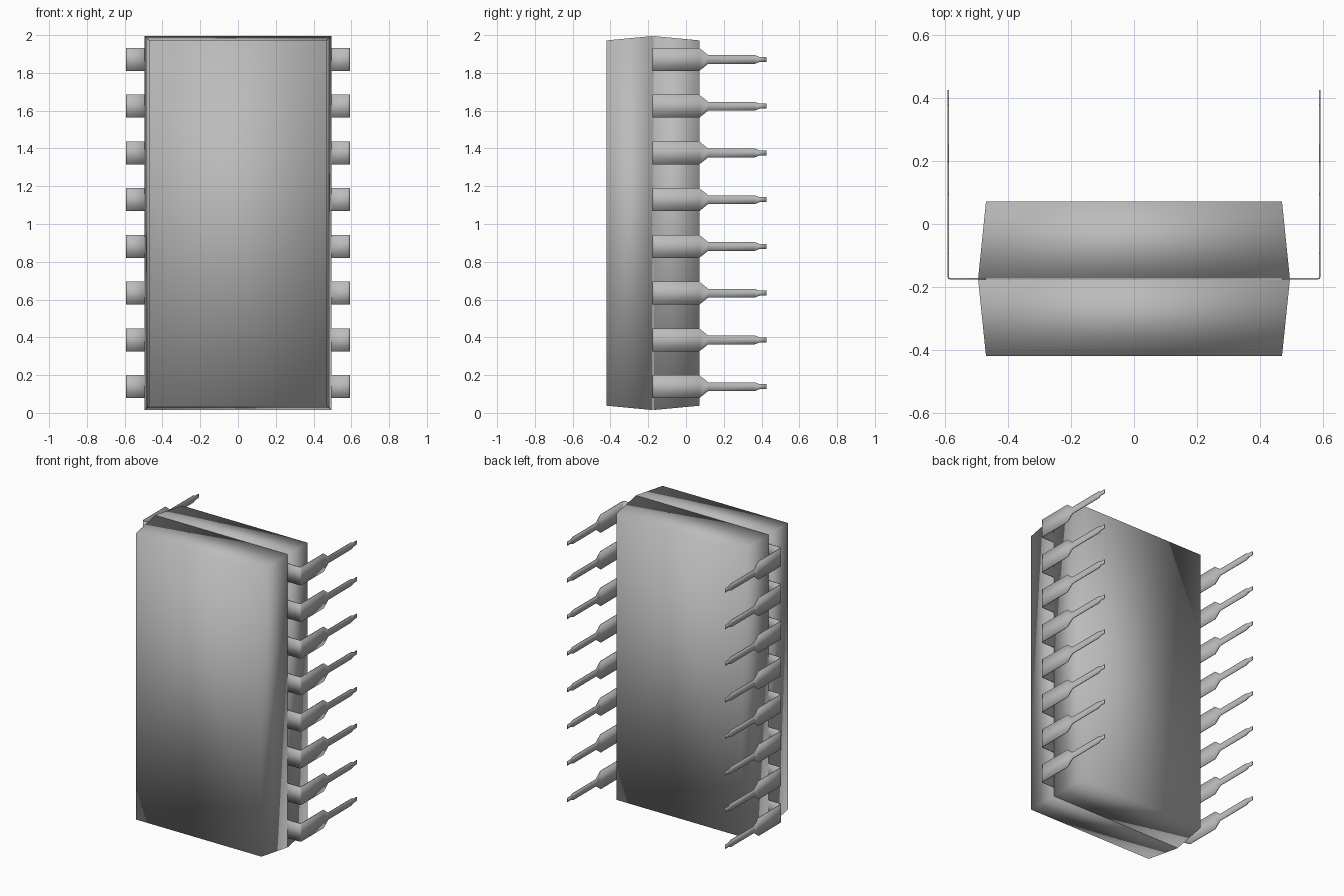
import bpy, bmesh

cube = bpy.data.objects.get("Cube")
if cube:
    bpy.data.objects.remove(cube, do_unlink=True)

grey = bpy.data.materials.new("plain grey")
grey.use_nodes = True
colour = (0.5, 0.5, 0.5, 1)
grey.diffuse_color = colour
grey.node_tree.nodes["Principled BSDF"].inputs["Base Color"].default_value = colour

MID_Z, SEAM_Y, THICK = 1.005, -0.175, 0.005


def loft(name, rings):
    """Join four-cornered rings into a closed smooth solid."""
    bm = bmesh.new()
    loops = [[bm.verts.new(p) for p in ring] for ring in rings]
    for a, b in zip(loops, loops[1:]):
        for i in range(4):
            j = (i + 1) % 4
            bm.faces.new((a[i], a[j], b[j], b[i]))
    bm.faces.new(loops[0])
    bm.faces.new(loops[-1])
    bmesh.ops.recalc_face_normals(bm, faces=bm.faces)
    for face in bm.faces:
        face.smooth = True
    mesh = bpy.data.meshes.new(name)
    bm.to_mesh(mesh)
    bm.free()
    mesh.materials.append(grey)
    obj = bpy.data.objects.new(name, mesh)
    bpy.context.collection.objects.link(obj)


def body_ring(y, half_x, half_z):
    return [(sx * half_x, y, MID_Z + sz * half_z)
            for sx, sz in ((-1, -1), (1, -1), (1, 1), (-1, 1))]


# Two tapered body halves meeting at the seam
rim = (0.495, 0.99)
end = (0.47, 0.967)
loft("front_body_half", [body_ring(-0.42, *end), body_ring(SEAM_Y - 0.002, *rim)])
loft("back_body_half", [body_ring(SEAM_Y + 0.002, *rim), body_ring(0.072, *end)])

# Pin stations: outer x, outer y, inward x, inward y, half width
shoulder, neck, tip = 0.061, 0.023, 0.013
stations = [
    (0.47, -0.177, 0, 1, shoulder),
    (0.582, -0.177, 0, 1, shoulder),
    (0.59, -0.174, -0.7, 0.7, shoulder),
    (0.593, -0.166, -1, 0, shoulder),
    (0.593, 0.07, -1, 0, shoulder),
    (0.593, 0.118, -1, 0, neck),
    (0.593, 0.365, -1, 0, neck),
    (0.593, 0.39, -1, 0, tip),
    (0.593, 0.425, -1, 0, tip),
]


def pin(name, side, z):
    rings = []
    for x, y, nx, ny, w in stations:
        xi, yi = x + nx * THICK, y + ny * THICK
        rings.append([(side * x, y, z - w), (side * x, y, z + w),
                      (side * xi, yi, z + w), (side * xi, yi, z - w)])
    loft(name, rings)


# Eight pins down each side
for side, label in ((1, "left"), (-1, "right")):
    for i in range(8):
        pin(f"{label}_pin_{i + 1}", side, MID_Z + (i - 3.5) * 0.2475)
